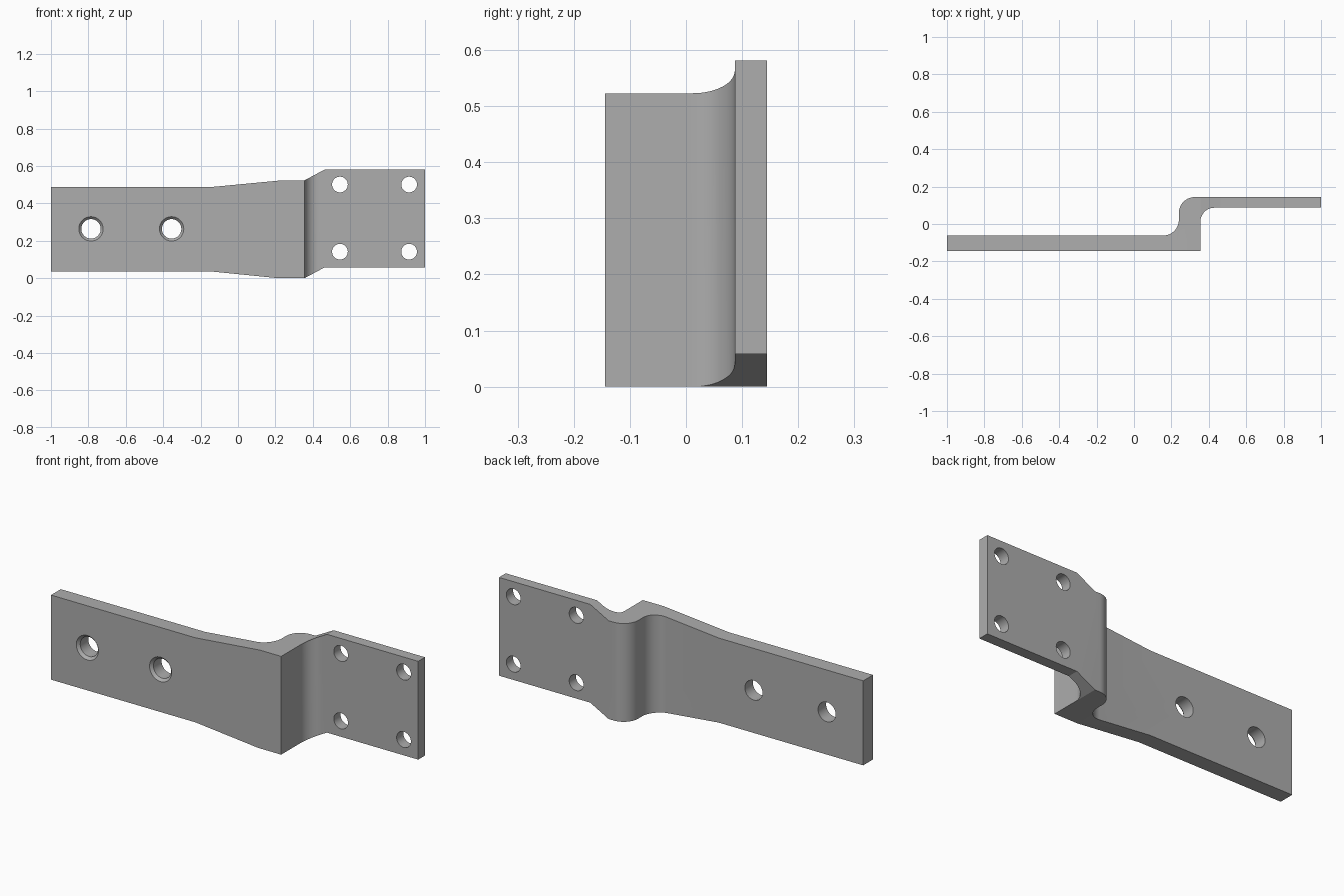
import bpy, bmesh, math
from mathutils import Vector

if "Cube" in bpy.data.objects:
    bpy.data.objects.remove(bpy.data.objects["Cube"])

grey = bpy.data.materials.new("plain grey")
grey.diffuse_color = (0.42, 0.42, 0.42, 1)
grey.use_nodes = True
grey.node_tree.nodes["Principled BSDF"].inputs["Base Color"].default_value = grey.diffuse_color


def arc(cx, cy, r, a0, a1, n=14):
    """Points along an arc, angles in degrees."""
    return [(cx + r * math.cos(math.radians(a0 + (a1 - a0) * i / n)),
             cy + r * math.sin(math.radians(a0 + (a1 - a0) * i / n))) for i in range(n + 1)]


def prism(name, points, push):
    """Closed solid made by sweeping a flat outline along a vector."""
    bm = bmesh.new()
    face = bm.faces.new([bm.verts.new(p) for p in points])
    new = bmesh.ops.extrude_face_region(bm, geom=[face])["geom"]
    bmesh.ops.translate(bm, vec=push, verts=[v for v in new if isinstance(v, bmesh.types.BMVert)])
    bmesh.ops.recalc_face_normals(bm, faces=bm.faces)
    return finish(name, bm)


def finish(name, bm):
    mesh = bpy.data.meshes.new(name)
    bm.to_mesh(mesh)
    bm.free()
    mesh.materials.append(grey)
    obj = bpy.data.objects.new(name, mesh)
    bpy.context.collection.objects.link(obj)
    return obj


def lathe_hole(name, x, z, profile, n=40):
    """Round cutter along y from (y, radius) rings."""
    bm = bmesh.new()
    rings = [[bm.verts.new((x + r * math.cos(2 * math.pi * i / n), y,
                            z + r * math.sin(2 * math.pi * i / n))) for i in range(n)]
             for y, r in profile]
    for a, b in zip(rings, rings[1:]):
        for i in range(n):
            bm.faces.new((a[i], a[(i + 1) % n], b[(i + 1) % n], b[i]))
    bm.faces.new(rings[0])
    bm.faces.new(rings[-1])
    bmesh.ops.recalc_face_normals(bm, faces=bm.faces)
    return finish(name, bm)


def combine(target, cutter, operation):
    mod = target.modifiers.new(cutter.name, "BOOLEAN")
    mod.operation, mod.solver, mod.object = operation, "EXACT", cutter
    bpy.context.view_layer.objects.active = target
    bpy.ops.object.modifier_apply(modifier=mod.name)
    bpy.data.objects.remove(cutter)


# Offset plate, as a rounded step seen from above
F, B = -0.144, 0.144
step = [(-1, F), (0.355, F)]
step += arc(0.43, 0.012, 0.075, 180, 90)          # inner fillet
step += [(1, 0.087), (1, B)]
step += arc(0.325, B - 0.085, 0.085, 90, 180)     # outer bend
step += arc(0.155, 0.023, 0.085, 0, -90)          # back fillet
step += [(-1, -0.062)]
bracket = prism("bracket", [(x, y, -0.1) for x, y in step], Vector((0, 0, 0.9)))

# Side outline trims the height along the length
outline = [(-1.1, 0.037), (-0.15, 0.037), (0.22, 0), (0.355, 0), (0.463, 0.058), (1.1, 0.058),
           (1.1, 0.581), (0.463, 0.581), (0.355, 0.523), (0.23, 0.523), (-0.15, 0.487), (-1.1, 0.487)]
combine(bracket, prism("outline", [(x, -0.5, z) for x, z in outline], Vector((0, 1, 0))), "INTERSECT")

# Two chamfered holes in the long arm
for x in (-0.786, -0.355):
    combine(bracket, lathe_hole("large_hole", x, 0.264,
            [(F - 0.02, 0.084), (F + 0.014, 0.052), (0.0, 0.052)]), "DIFFERENCE")

# Four plain holes in the short pad
for x in (0.545, 0.915):
    for z in (0.142, 0.501):
        combine(bracket, lathe_hole("small_hole", x, z, [(0.0, 0.042), (0.3, 0.042)]), "DIFFERENCE")

# Smooth bends and holes, crisp edges
bpy.ops.object.select_all(action="DESELECT")
bracket.select_set(True)
bpy.context.view_layer.objects.active = bracket
bpy.ops.object.shade_smooth_by_angle(angle=math.radians(25))
